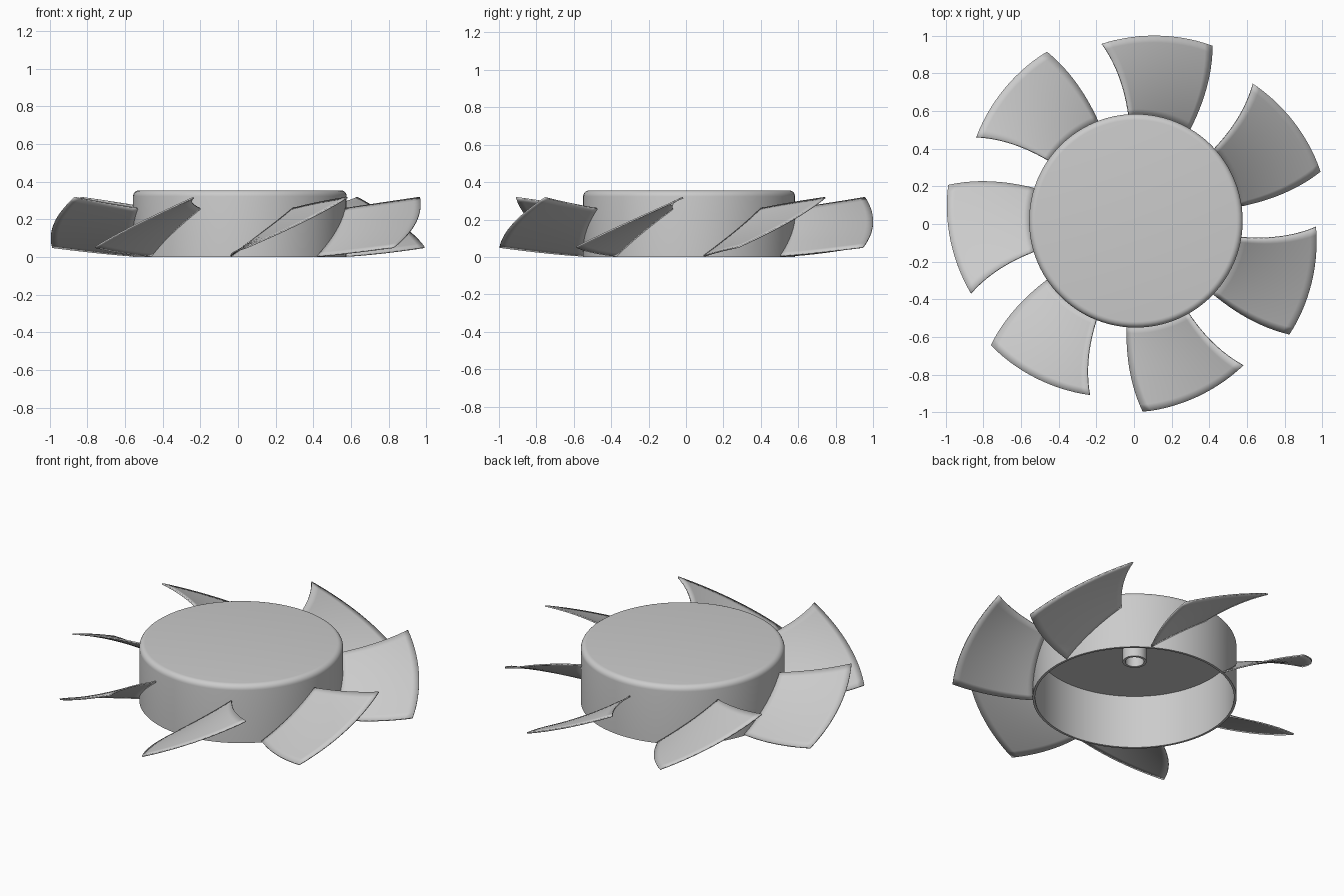
import bpy
import bmesh
import math
from mathutils import Matrix, Vector

cube = bpy.data.objects.get("Cube")
if cube:
    bpy.data.objects.remove(cube, do_unlink=True)

AXIS = Vector((0.01, 0.017, 0))
BLADES = 7
HUB_R = 0.567
HUB_TOP = 0.355

grey = bpy.data.materials.new("plain grey")
grey.use_nodes = True
colour = (0.6, 0.6, 0.6, 1)
grey.diffuse_color = colour
grey.node_tree.nodes["Principled BSDF"].inputs["Base Color"].default_value = colour


def finish(name, bm):
    """Turn a bmesh into a smooth-shaded object on the fan axis."""
    mesh = bpy.data.meshes.new(name)
    bm.to_mesh(mesh)
    bm.free()
    mesh.materials.append(grey)
    obj = bpy.data.objects.new(name, mesh)
    obj.location = AXIS
    bpy.context.collection.objects.link(obj)
    bpy.ops.object.select_all(action="DESELECT")
    obj.select_set(True)
    bpy.context.view_layer.objects.active = obj
    bpy.ops.object.shade_smooth_by_angle(angle=math.radians(35))
    return obj


def lathe(name, profile, steps, closed=False):
    """Spin an (r, z) profile around the axis."""
    bm = bmesh.new()
    verts = [bm.verts.new((r, 0, z)) for r, z in profile]
    pairs = list(zip(verts, verts[1:]))
    if closed:
        pairs.append((verts[-1], verts[0]))
    edges = [bm.edges.new(p) for p in pairs]
    bmesh.ops.spin(bm, geom=verts + edges, axis=(0, 0, 1), cent=(0, 0, 0),
                   angle=math.tau, steps=steps)
    bmesh.ops.remove_doubles(bm, verts=bm.verts, dist=1e-5)
    bmesh.ops.recalc_face_normals(bm, faces=bm.faces)
    return finish(name, bm)


# Hub: open-bottomed cup with a rounded top edge
bevel = 0.032
rounded = [(HUB_R - bevel + bevel * math.cos(a), HUB_TOP - bevel + bevel * math.sin(a))
           for a in (math.radians(15 * i) for i in range(7))]
lathe("hub", [(0, 0.327), (0.553, 0.327), (0.553, 0), (HUB_R, 0)] + rounded + [(0, HUB_TOP)], 96)

# Shaft socket hanging under the hub top
lathe("shaft_socket", [(0.052, 0.335), (0.052, 0.23), (0.067, 0.23), (0.067, 0.335)], 32, closed=True)


def blade_point(s, t):
    """s runs from root to tip, t from the low edge to the high edge."""
    tip = 1.014 - 0.057 * t ** 1.2
    r = 0.56 + (tip - 0.56) * s
    angle = 59.4 + 34.5 * t + 7 * s - 4 * s * (1 - s)
    z = (0.005 + 0.047 * s ** 1.3) * (1 - t) + (0.257 + 0.06 * s) * t
    a = math.radians(angle)
    return r * math.cos(a), r * math.sin(a), z


# Blades: twisted sheets repeated around the hub
ROWS, COLS = 12, 14
for k in range(BLADES):
    bm = bmesh.new()
    grid = [[bm.verts.new(blade_point(i / ROWS, j / COLS)) for j in range(COLS + 1)]
            for i in range(ROWS + 1)]
    for i in range(ROWS):
        for j in range(COLS):
            bm.faces.new((grid[i][j], grid[i + 1][j], grid[i + 1][j + 1], grid[i][j + 1]))
    bm.transform(Matrix.Rotation(math.tau * k / BLADES, 4, "Z"))
    blade = finish(f"blade_{k + 1}", bm)
    solid = blade.modifiers.new("thickness", "SOLIDIFY")
    solid.thickness = 0.008
    solid.offset = 0
